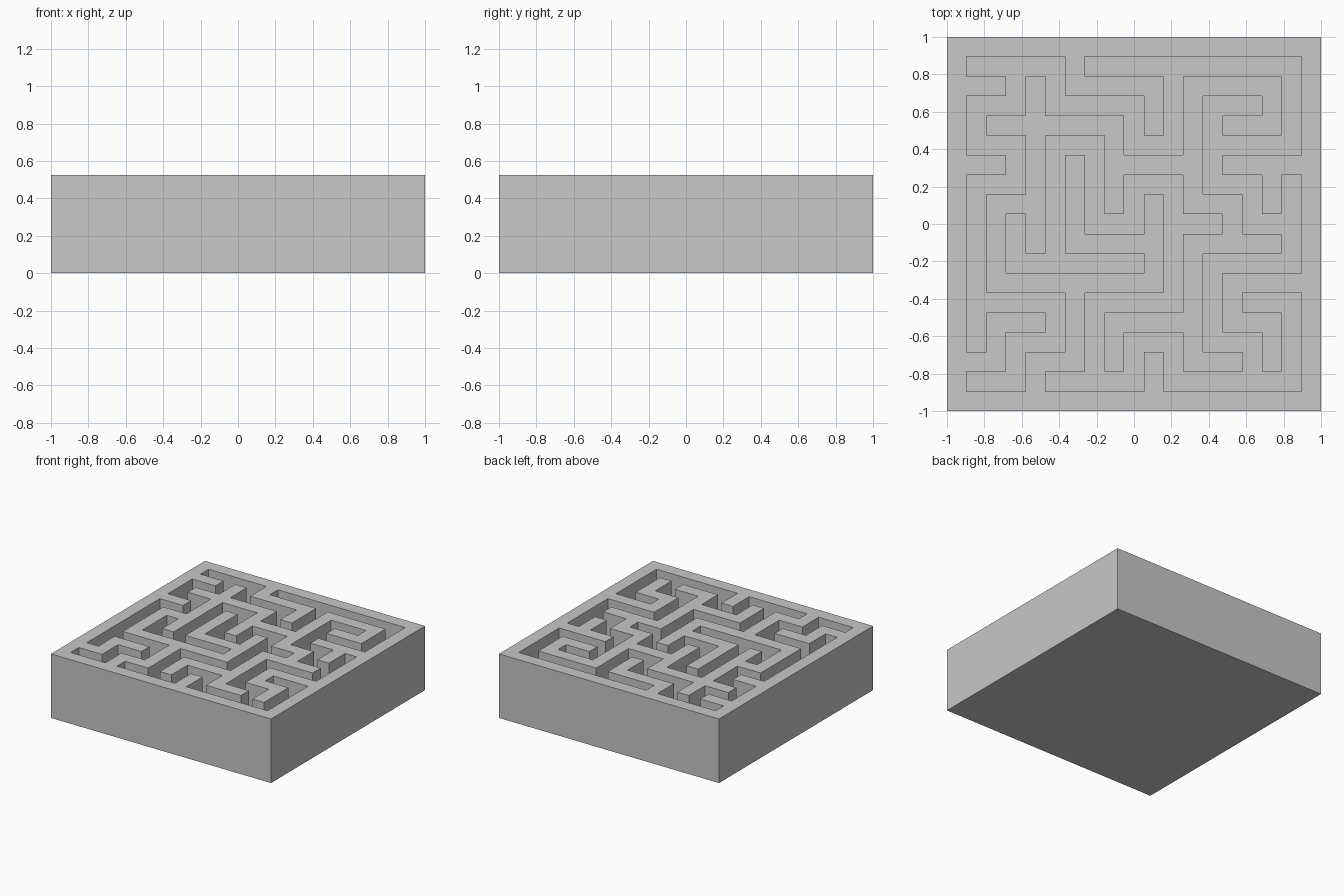
import bpy, bmesh, math

if "Cube" in bpy.data.objects:
    bpy.data.objects.remove(bpy.data.objects["Cube"])

# Plan of the maze: '#' is wall top, '.' is sunken corridor, back row first
PLAN = [
    "###################",
    "#.....#...........#",
    "###.#.#####.#####.#",
    "#...#.....#.#...#.#",
    "#.#######.#.#.###.#",
    "#...#...#...#.....#",
    "###.#.#.#####.#####",
    "#...#.#.#...#...#.#",
    "#.###.#.#.#.###.#.#",
    "#.#.#.#...#...#...#",
    "#.#.#.#####.#####.#",
    "#.#.......#.#.....#",
    "#.#########.#.#####",
    "#.....#.....#.#...#",
    "#.###.#.#####.###.#",
    "#.#...#.#...#...#.#",
    "###.###.#.#.###.#.#",
    "#...#.....#.......#",
    "###################",
]
N = len(PLAN)
C = 2 / N            # cell size
TOP = 5 * C          # height of the block
FLOOR = TOP - 2 * C  # height of the corridor floor


def height(col, row):
    """Surface height of a cell, zero outside the block."""
    if not (0 <= col < N and 0 <= row < N):
        return 0.0
    return TOP if PLAN[row][col] == "#" else FLOOR


bm = bmesh.new()


def quad(*points):
    bm.faces.new([bm.verts.new(p) for p in points])


# Cell tops, plus a wall wherever a cell stands above its neighbour
for row in range(N):
    for col in range(N):
        x0, x1 = -1 + col * C, -1 + (col + 1) * C
        y0, y1 = 1 - (row + 1) * C, 1 - row * C
        h = height(col, row)
        corners = [(x0, y0), (x1, y0), (x1, y1), (x0, y1)]
        quad(*[(x, y, h) for x, y in corners])
        quad(*[(x, y, 0) for x, y in reversed(corners)])
        for i, (dc, dr) in enumerate([(0, 1), (1, 0), (0, -1), (-1, 0)]):
            low = height(col + dc, row + dr)
            if low < h:
                a, b = corners[i], corners[(i + 1) % 4]
                quad((*a, low), (*b, low), (*b, h), (*a, h))

# Weld the cells and merge flat areas
bmesh.ops.remove_doubles(bm, verts=bm.verts, dist=1e-4)
bmesh.ops.dissolve_limit(bm, angle_limit=math.radians(1),
                         verts=bm.verts, edges=bm.edges)

mesh = bpy.data.meshes.new("maze_block")
bm.to_mesh(mesh)
bm.free()
block = bpy.data.objects.new("maze_block", mesh)
bpy.context.collection.objects.link(block)

# Plain grey all over
grey = bpy.data.materials.new("light_grey")
grey.diffuse_color = (0.58, 0.58, 0.58, 1)
grey.use_nodes = True
grey.node_tree.nodes["Principled BSDF"].inputs["Base Color"].default_value = grey.diffuse_color
mesh.materials.append(grey)
